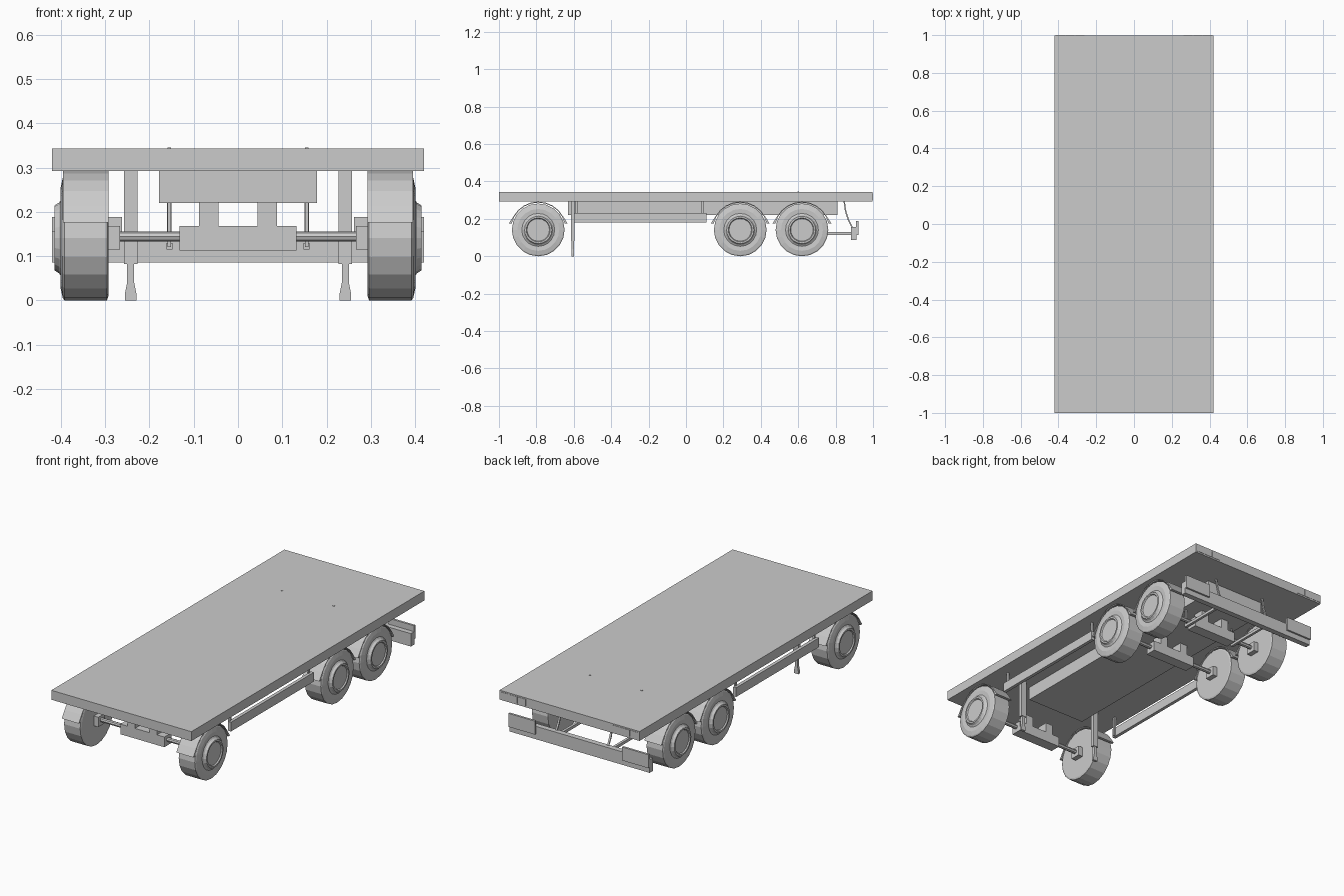
import bpy, bmesh
from math import cos, sin, pi, radians

if "Cube" in bpy.data.objects:
    bpy.data.objects.remove(bpy.data.objects["Cube"])


def finish(name, bm):
    bmesh.ops.recalc_face_normals(bm, faces=bm.faces)
    me = bpy.data.meshes.new(name)
    bm.to_mesh(me)
    bm.free()
    ob = bpy.data.objects.new(name, me)
    bpy.context.collection.objects.link(ob)
    return ob


def box(name, x, y, z):
    bm = bmesh.new()
    bmesh.ops.create_cube(bm, size=1)
    for v in bm.verts:
        v.co = [lo + (c + 0.5) * (hi - lo) for c, (lo, hi) in zip(v.co, (x, y, z))]
    return finish(name, bm)


def prism(name, pts, to3d, depth):
    """Extrude a 2D outline; to3d maps (a, b, depth) to a position."""
    bm = bmesh.new()
    rings = [[bm.verts.new(to3d(a, b, d)) for a, b in pts] for d in depth]
    n = len(pts)
    bm.faces.new(rings[0])
    bm.faces.new(rings[1][::-1])
    for i in range(n):
        j = (i + 1) % n
        bm.faces.new((rings[0][i], rings[0][j], rings[1][j], rings[1][i]))
    return finish(name, bm)


def lathe(name, profile, y, z, sides):
    """Closed solid of revolution round the x axis; profile is (x, radius)."""
    bm = bmesh.new()
    rings = []
    for x, r in profile:
        rings.append([bm.verts.new((x, y + r * sin(2 * pi * i / sides), z + r * cos(2 * pi * i / sides)))
                      for i in range(sides)])
    bm.faces.new(rings[0])
    bm.faces.new(rings[-1][::-1])
    for a, b in zip(rings, rings[1:]):
        for i in range(sides):
            j = (i + 1) % sides
            bm.faces.new((a[i], a[j], b[j], b[i]))
    return finish(name, bm)


def mirror(ob):
    ob.modifiers.new("mirror", 'MIRROR').use_axis = (True, False, False)
    return ob


# Load bed and central chassis
box("load_bed", (-0.42, 0.42), (-1, 0.998), (0.292, 0.343))
box("chassis", (-0.178, 0.178), (-0.63, 0.81), (0.22, 0.292))

# Wheels, fenders and axles
R, WZ = 0.141, 0.141
wheel_profile = [(0.293, 0.132), (0.296, R), (0.392, R), (0.396, 0.135), (0.401, 0.112),
                 (0.399, 0.088), (0.404, 0.08), (0.415, 0.073), (0.415, 0.064), (0.409, 0.06)]
angles = [radians(14 + 152 * i / 10) for i in range(11)]
arc = [(0.151 * cos(a), 0.151 * sin(a)) for a in angles]
arc += [(0.146 * cos(a), 0.146 * sin(a)) for a in reversed(angles)]
arc[0], arc[10] = (0.157, 0.035), (-0.157, 0.035)

for label, y in (("front", -0.79), ("middle", 0.29), ("rear", 0.62)):
    mirror(lathe(label + "_wheel", wheel_profile, y, WZ, 20))
    mirror(prism(label + "_fender", arc, lambda a, b, d, y=y: (d, y + a, WZ + b), (0.293, 0.395)))
    lathe(label + "_axle", [(-0.3, 0.0115), (0.3, 0.0115)], y, 0.144, 8)
    mirror(box(label + "_axle_end", (0.266, 0.297), (y - 0.028, y + 0.028), (0.115, 0.168)))
    # Stepped suspension block with two uprights
    half = [(0.132, 0.113), (0.132, 0.168), (0.088, 0.168), (0.088, 0.222), (0.044, 0.222), (0.044, 0.168)]
    outline = half + [(-x, z) for x, z in reversed(half)]
    prism(label + "_suspension", outline, lambda a, b, d: (a, d, b), (y - 0.03, y + 0.03))

# Landing legs with flared feet
mirror(box("landing_leg", (0.227, 0.258), (-0.615, -0.595), (0.082, 0.292)))
foot = [(-0.013, 0), (0.013, 0), (0.013, 0.015), (0.008, 0.04), (0.008, 0.09),
        (-0.008, 0.09), (-0.008, 0.04), (-0.013, 0.015)]
mirror(prism("landing_foot", foot, lambda a, b, d: (0.2425 + a, d, b), (-0.612, -0.598)))

# Side guard rails and their hangers
mirror(box("side_rail", (0.36, 0.378), (-0.6, 0.11), (0.18, 0.23)))
for y in (-0.585, 0.09):
    mirror(box("rail_hanger", (0.355, 0.365), (y - 0.006, y + 0.006), (0.185, 0.292)))

# Rear bumper, lamp boards and supports
box("rear_bumper", (-0.42, 0.42), (0.882, 0.912), (0.086, 0.156))
mirror(box("bumper_lamp_board", (0.262, 0.42), (0.91, 0.922), (0.115, 0.188)))
mirror(box("bumper_arm", (0.148, 0.162), (0.6, 0.89), (0.115, 0.13)))
mirror(box("arm_post", (0.151, 0.159), (0.596, 0.604), (0.12, 0.345)))
strap = [(0.842, 0.295), (0.85, 0.24), (0.866, 0.19), (0.888, 0.15),
         (0.894, 0.152), (0.873, 0.192), (0.857, 0.242), (0.849, 0.295)]
mirror(prism("bumper_strap", strap, lambda a, b, d: (d, a, b), (0.15, 0.16)))

# Three-cell rear lamps on the bed edge
for i in range(3):
    x = 0.262 + 0.052 * i
    mirror(box("rear_lamp", (x, x + 0.048), (0.99, 1.0), (0.3, 0.336)))
